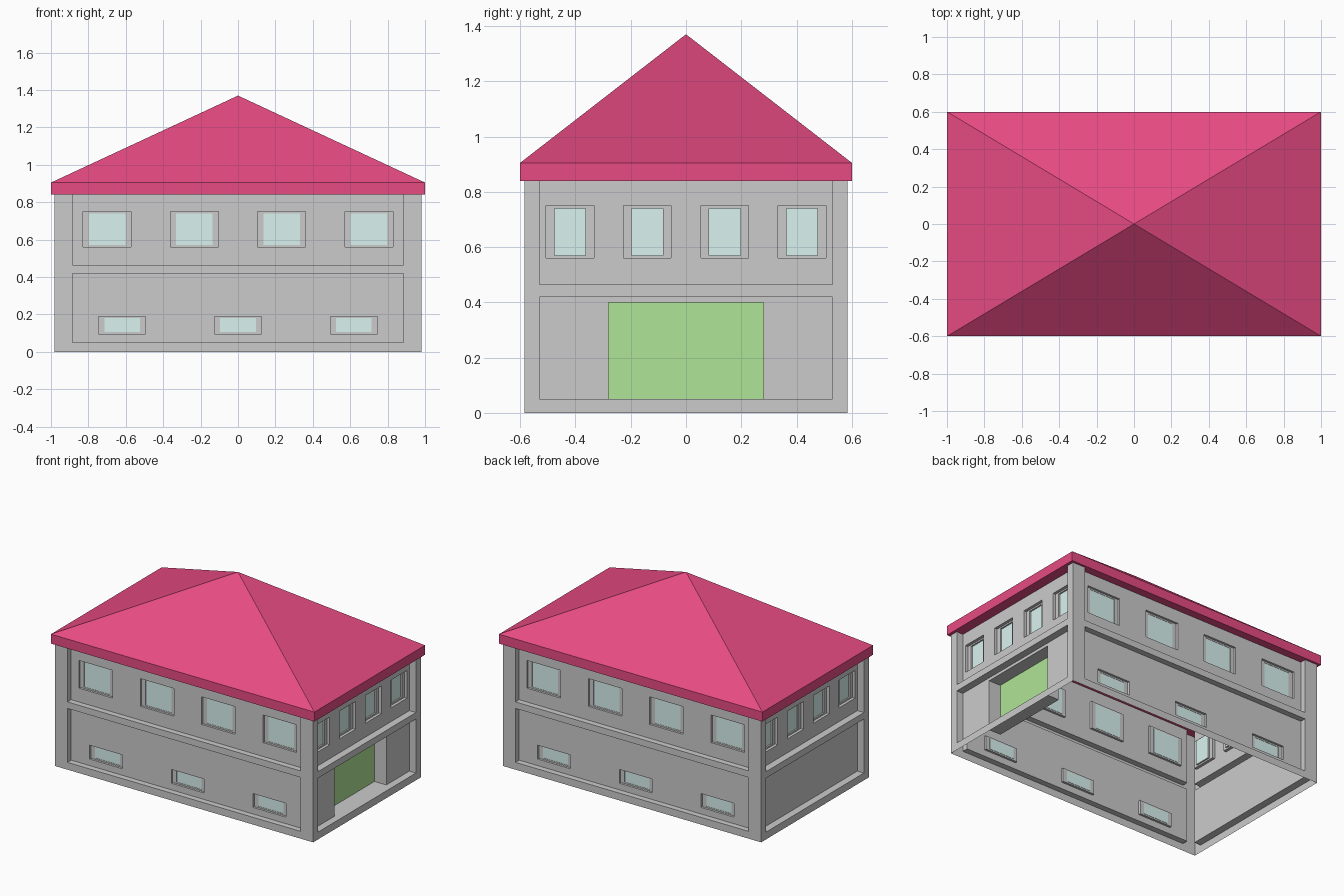
import bpy, bmesh
from math import pi
from mathutils import Matrix

if "Cube" in bpy.data.objects:
    bpy.data.objects.remove(bpy.data.objects["Cube"])

HX, HY, TOP = 0.98, 0.585, 0.84      # wall half sizes and height


def material(name, rgb):
    m = bpy.data.materials.new(name)
    m.diffuse_color = (*rgb, 1)
    m.use_nodes = True
    m.node_tree.nodes["Principled BSDF"].inputs["Base Color"].default_value = m.diffuse_color
    return m


GREY = material("wall_grey", (0.8, 0.8, 0.8))
GLASS = material("glass", (0.7, 0.9, 0.87))
GREEN = material("door_green", (0.43, 0.78, 0.31))
RED = material("roof_red", (0.8, 0.07, 0.225))


def finish(name, bm, mats):
    me = bpy.data.meshes.new(name)
    bm.to_mesh(me)
    bm.free()
    for m in mats:
        me.materials.append(m)
    ob = bpy.data.objects.new(name, me)
    bpy.context.collection.objects.link(ob)
    return ob


def relief_wall(name, half, dist, turn, rects):
    """Stepped wall sheet; each rect is (u0, u1, z0, z1, depth, material index)."""
    rects = [(-half, half, 0, TOP, 0, 0)] + rects
    us = sorted({round(v, 4) for r in rects for v in r[:2]})
    zs = sorted({round(v, 4) for r in rects for v in r[2:4]})

    def cell(i, j):
        u, z = (us[i] + us[i + 1]) / 2, (zs[j] + zs[j + 1]) / 2
        return [r[4:] for r in rects if r[0] < u < r[1] and r[2] < z < r[3]][-1]

    bm = bmesh.new()

    def quad(pts, mat=0):
        bm.faces.new([bm.verts.new((u, d - dist, z)) for u, z, d in pts]).material_index = mat

    for i in range(len(us) - 1):
        for j in range(len(zs) - 1):
            u0, u1, z0, z1 = us[i], us[i + 1], zs[j], zs[j + 1]
            d, mat = cell(i, j)
            quad([(u0, z0, d), (u1, z0, d), (u1, z1, d), (u0, z1, d)], mat)
            # reveals where the neighbouring cell has another depth
            if i + 2 < len(us) and (e := cell(i + 1, j)[0]) != d:
                quad([(u1, z0, d), (u1, z0, e), (u1, z1, e), (u1, z1, d)])
            if j + 2 < len(zs) and (e := cell(i, j + 1)[0]) != d:
                quad([(u0, z1, d), (u1, z1, d), (u1, z1, e), (u0, z1, e)])
    bmesh.ops.remove_doubles(bm, verts=bm.verts[:], dist=1e-5)
    bmesh.ops.dissolve_limit(bm, angle_limit=0.01, verts=bm.verts[:],
                             edges=bm.edges[:], delimit={'MATERIAL'})
    bm.transform(Matrix.Rotation(turn * pi / 2, 4, 'Z'))
    return finish(name, bm, [GREY, GLASS, GREEN])


def panels(half, depth):
    return [(-half, half, 0.05, 0.42, depth, 0), (-half, half, 0.465, TOP, depth, 0)]


def windows(centres, width, z0, z1, frame, glass):
    """Recessed surround with a pane in it."""
    out = []
    for c in centres:
        w = width / 2
        out += [(c - w - 0.03, c + w + 0.03, z0 - 0.01, z1 + 0.01, frame, 0),
                (c - w, c + w, z0, z1, glass, 1)]
    return out


# long walls: four windows above, three low windows below
long_side = (panels(0.885, 0.04)
             + windows((-0.7, -0.233, 0.233, 0.7), 0.195, 0.57, 0.74, 0.055, 0.057)
             + windows((-0.62, 0, 0.62), 0.19, 0.105, 0.18, 0.055, 0.057))
relief_wall("front_wall", HX, HY, 0, long_side)
relief_wall("back_wall", HX, HY, 2, long_side)

# short walls: four windows above, garage door on the right only
short_side = (panels(0.53, 0.05)
              + windows((-0.42, -0.14, 0.14, 0.42), 0.113, 0.57, 0.74, 0.07, 0.08))
door = [(-0.28, 0.28, 0.05, 0.4, 0.14, 2)]
relief_wall("right_wall_with_garage_door", HY, HX, 1, short_side + door)
relief_wall("left_wall", HY, HX, 3, short_side)

# roof: eave slab topped by a pyramid
bm = bmesh.new()
low, eave = [[bm.verts.new((x, y, z)) for x, y in
              ((-1, -0.6), (1, -0.6), (1, 0.6), (-1, 0.6))] for z in (TOP, 0.905)]
apex = bm.verts.new((0, 0, 1.37))
bm.faces.new(low[::-1])
for k in range(4):
    n = (k + 1) % 4
    bm.faces.new((low[k], low[n], eave[n], eave[k]))
    bm.faces.new((eave[k], eave[n], apex))
finish("roof", bm, [RED])
